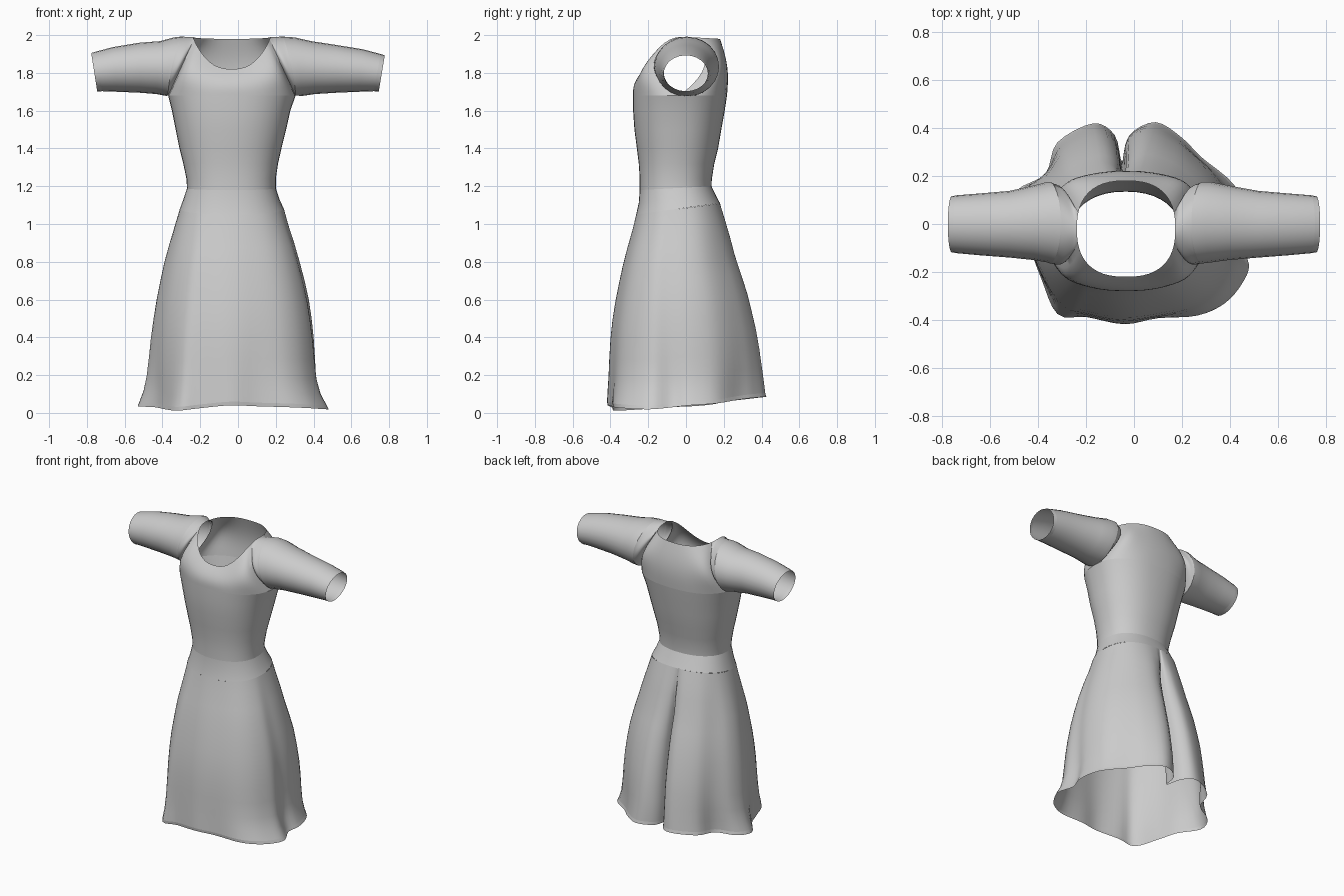
import bpy, math
from mathutils import Vector

if "Cube" in bpy.data.objects:
    bpy.data.objects.remove(bpy.data.objects["Cube"])

fabric = bpy.data.materials.new("grey fabric")
fabric.diffuse_color = (0.6, 0.6, 0.6, 1)
fabric.use_nodes = True
fabric.node_tree.nodes["Principled BSDF"].inputs["Base Color"].default_value = fabric.diffuse_color
CX = -0.033
HALF, ARM = 20, 24          # segments per body half and per armhole


def loft(name, rings):
    """Skin a list of closed point loops into one open surface."""
    n = len(rings[0])
    verts = [tuple(p) for r in rings for p in r]
    faces = [(k * n + i, k * n + (i + 1) % n, (k + 1) * n + (i + 1) % n, (k + 1) * n + i)
             for k in range(len(rings) - 1) for i in range(n)]
    me = bpy.data.meshes.new(name)
    me.from_pydata(verts, [], faces)
    me.materials.append(fabric)
    ob = bpy.data.objects.new(name, me)
    bpy.context.collection.objects.link(ob)
    bpy.context.view_layer.objects.active = ob
    ob.select_set(True)
    bpy.ops.object.shade_smooth_by_angle(angle=math.radians(50))
    ob.select_set(False)
    return ob


def power(a, e):
    """Unit superellipse point at parameter a."""
    c, s = math.cos(a), math.sin(a)
    return (math.copysign(abs(c) ** (2 / e), c), math.copysign(abs(s) ** (2 / e), s))


def body_point(a, z, x0, x1, y0, y1, e=2.25, tilt=0.0):
    c, s = power(a, e)
    return Vector(((x0 + x1) / 2 + c * (x1 - x0) / 2,
                   (y0 + y1) / 2 + s * (y1 - y0) / 2, z + tilt * s))


def body_ring(*args, **kw):
    # starts at the left armpit, runs along the front, then the back
    return [body_point(math.pi + math.pi * i / HALF, *args, **kw) for i in range(2 * HALF)]


def smooth_loop(pts, steps):
    """Closed Catmull-Rom curve through the points."""
    out, n = [], len(pts)
    for i in range(n):
        a, b, c, d = (Vector(pts[(i + k) % n]) for k in (-1, 0, 1, 2))
        for s in range(steps):
            t = s / steps
            out.append(0.5 * (2 * b + (c - a) * t + (2 * a - 5 * b + 4 * c - d) * t * t
                              + (3 * b - a - 3 * c + d) * t ** 3))
    return out


# Bodice from waist to chest
chest = body_ring(1.68, -0.37, 0.305, -0.28, 0.217, e=2.4)
loft("bodice", [
    body_ring(1.19, -0.27, 0.20, -0.245, 0.135, tilt=0.01),
    body_ring(1.24, -0.273, 0.20, -0.245, 0.137),
    body_ring(1.32, -0.29, 0.212, -0.25, 0.15),
    body_ring(1.40, -0.31, 0.23, -0.26, 0.17),
    body_ring(1.50, -0.33, 0.255, -0.273, 0.187, e=2.3),
    body_ring(1.60, -0.35, 0.277, -0.28, 0.205, e=2.35),
    chest])

# Waistband
loft("waistband", [
    body_ring(1.08, -0.308, 0.243, -0.264, 0.18, tilt=0.03),
    body_ring(1.13, -0.29, 0.22, -0.25, 0.16, tilt=0.018),
    body_ring(1.19, -0.27, 0.20, -0.245, 0.135, tilt=0.01)])


# Armholes: loop from the armpit, up the front, over the top, down the back
def arm_loop(side, x_bot, x_top, z_bot, z_top, y0, y1, ox=0.0, curve=1.0):
    pts = []
    for i in range(ARM):
        a = 2 * math.pi * i / ARM
        h = (1 - math.cos(a)) / 2
        pts.append(Vector((ox + side * (x_bot + (x_top - x_bot) * h ** curve),
                           (y0 + y1) / 2 - math.sin(a) * (y1 - y0) / 2,
                           z_bot + (z_top - z_bot) * h)))
    return pts


armholes = {}
for side in (1, -1):
    loop = arm_loop(side, 0.338, 0.272, 1.675, 1.992, -0.165, 0.175, CX, 1.6)
    loop[0] = chest[HALF if side > 0 else 0].copy()
    armholes[side] = loop

# Yoke: chest line and both armholes joined to the neckline
right, left = armholes[1], armholes[-1]
outer = chest[:HALF] + right + chest[HALF:] + [left[0]] + left[:0:-1]
neck = []
for start, end, n in ((195, 345, HALF), (345, 375, ARM), (15, 165, HALF), (165, 195, ARM)):
    for i in range(n):
        a = math.radians(start + (end - start) * i / n)
        c, s = power(a, 2.5)
        z = 1.99 - 0.17 * max(0, -math.sin(a)) ** 1.8 - 0.01 * max(0, math.sin(a))
        neck.append((Vector((CX + 0.205 * c, -0.02 + 0.2 * s, z)), a))


# Outward fullness of the yoke, largest beside the armpits
def fullness(i):
    if i % (HALF + ARM) < HALF:
        w = abs(math.cos(math.pi * (i % (HALF + ARM)) / HALF))
        return 0.02 + 0.068 * w ** 3
    h = max(0, (outer[i].z - 1.68) / 0.31)
    return 0.088 * max(0, 1 - h) ** 1.4


rings = []
for k in range(11):
    v = k / 10
    ring = []
    for i, (p, (q, a)) in enumerate(zip(outer, neck)):
        r = p.lerp(q, v)
        r.y += math.copysign(fullness(i), math.sin(a)) * math.sin(math.pi * v)
        ring.append(r)
    rings.append(ring)
loft("yoke", rings)

# Sleeves with narrow cuffs
for side, name in ((1, "right"), (-1, "left")):
    up = 0.0 if side > 0 else 0.012
    loft(name + "_sleeve", [
        armholes[side],
        arm_loop(side, 0.36, 0.32, 1.678, 1.988, -0.16, 0.175, -0.02, 1.3),
        arm_loop(side, 0.42, 0.40, 1.688, 1.968, -0.15, 0.16, -0.012),
        arm_loop(side, 0.52, 0.52, 1.695, 1.948 + up, -0.14, 0.138),
        arm_loop(side, 0.64, 0.66, 1.70, 1.925 + up, -0.13, 0.127),
        arm_loop(side, 0.72, 0.755, 1.703, 1.90 + up, -0.122, 0.12)])
    loft(name + "_cuff", [
        arm_loop(side, 0.72, 0.755, 1.703, 1.90 + up, -0.122, 0.12),
        arm_loop(side, 0.745, 0.777, 1.70, 1.893 + up, -0.118, 0.116)])

# Skirt: waist oval, full smooth middle, wavy hem and a deep pleat at the back
hem_pts = [(0.46, 0.02, 0.04), (0.42, 0.16, 0.05), (0.28, 0.28, 0.07), (0.20, 0.36, 0.08),
           (0.09, 0.425, 0.085), (-0.02, 0.37, 0.08), (-0.05, 0.26, 0.08), (-0.08, 0.37, 0.08),
           (-0.17, 0.42, 0.085), (-0.32, 0.34, 0.075), (-0.37, 0.21, 0.06), (-0.49, 0.14, 0.045),
           (-0.53, 0.03, 0.035), (-0.44, -0.10, 0.03), (-0.39, -0.22, 0.02), (-0.32, -0.375, 0.012),
           (-0.20, -0.385, 0.025), (-0.04, -0.415, 0.04), (0.10, -0.39, 0.035),
           (0.27, -0.38, 0.03), (0.38, -0.33, 0.025), (0.45, -0.25, 0.02), (0.48, -0.17, 0.02),
           (0.44, -0.07, 0.03)]
hem = smooth_loop(hem_pts, 4)
# height, left, right, front, back, share of the hem shape
levels = [(1.08, -0.308, 0.243, -0.264, 0.18, 0.0),
          (1.0, -0.332, 0.266, -0.282, 0.206, 0.1),
          (0.9, -0.362, 0.30, -0.31, 0.236, 0.2),
          (0.8, -0.39, 0.33, -0.335, 0.262, 0.25),
          (0.7, -0.412, 0.357, -0.356, 0.295, 0.28),
          (0.6, -0.432, 0.38, -0.375, 0.327, 0.3),
          (0.5, -0.448, 0.396, -0.39, 0.352, 0.35),
          (0.4, -0.462, 0.408, -0.40, 0.375, 0.42),
          (0.3, -0.472, 0.416, -0.406, 0.392, 0.5),
          (0.2, -0.484, 0.424, -0.41, 0.405, 0.62),
          (0.12, -0.50, 0.442, -0.415, 0.414, 0.82),
          (0.06, -0.522, 0.47, -0.418, 0.42, 0.97)]


def skirt_ring(z, x0, x1, y0, y1, share):
    ring = []
    d = (1.08 - z) / 1.04
    for q in hem:
        a = math.atan2((q.y + 0.01) / 0.42, (q.x + 0.025) / 0.49)
        oval = body_point(a, 0, x0, x1, y0, y1)
        # hem outline scaled to this level
        wavy = Vector(((x0 + x1) / 2 + (q.x + 0.025) / 1.01 * (x1 - x0),
                       (y0 + y1) / 2 + (q.y - 0.005) / 0.84 * (y1 - y0), 0))
        pleat = max(0, 1 - abs(q.x + 0.05) / 0.13) if q.y > 0 else 0
        s = max(share, min(1, 1.6 * pleat) * min(1, d * 2.5))
        p = oval.lerp(wavy, s)
        p.z = 1.08 + (q.z - 1.08) * d + 0.03 * math.sin(a) * (1 - d)
        ring.append(p)
    return ring


loft("skirt", [skirt_ring(*lv) for lv in levels])
loft("hem_band", [skirt_ring(*levels[-1]), hem])
